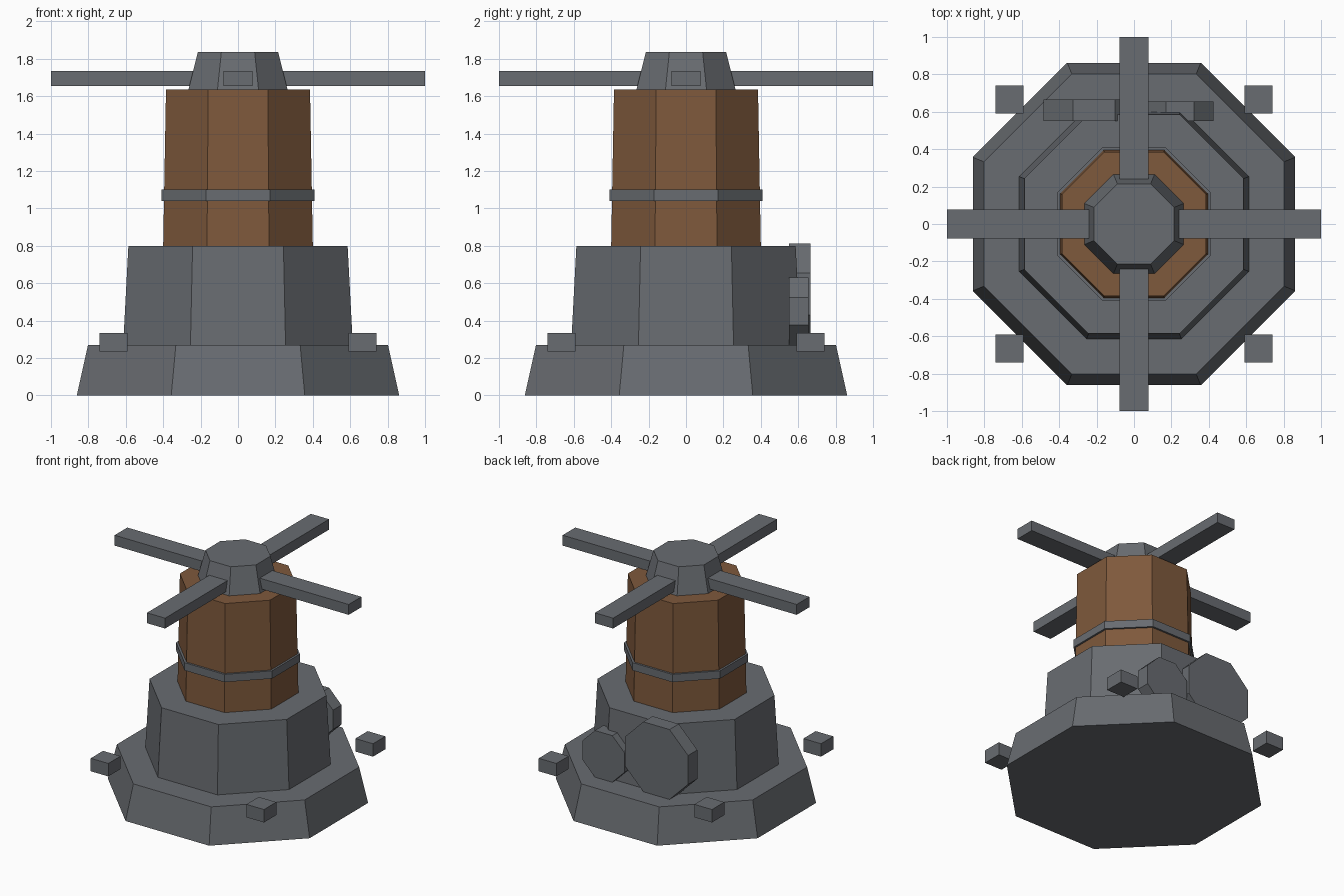
import bpy
import math
from mathutils import Matrix

if "Cube" in bpy.data.objects:
    bpy.data.objects.remove(bpy.data.objects["Cube"])


def material(name, rgb):
    m = bpy.data.materials.new(name)
    m.diffuse_color = (*rgb, 1)
    m.use_nodes = True
    m.node_tree.nodes["Principled BSDF"].inputs["Base Color"].default_value = m.diffuse_color
    return m


wood = material("brown_wood", (0.21, 0.10, 0.045))
stone = material("dark_grey", (0.14, 0.15, 0.165))


def octagon(name, a0, a1, z0, z1, mat=stone):
    """Tapered octagon with flats on the axes; a0/a1 are bottom/top apothems."""
    k = 1 / math.cos(math.pi / 8)
    bpy.ops.mesh.primitive_cone_add(vertices=8, radius1=a0 * k, radius2=a1 * k,
                                    depth=z1 - z0)
    ob = bpy.context.object
    ob.name = name
    ob.data.transform(Matrix.Rotation(math.pi / 8, 4, 'Z'))
    ob.location = (0, 0, (z0 + z1) / 2)
    ob.data.materials.append(mat)
    return ob


def box(name, loc, size, turn=0):
    bpy.ops.mesh.primitive_cube_add(size=1, location=loc, rotation=(0, 0, turn))
    ob = bpy.context.object
    ob.name = name
    ob.data.transform(Matrix.Diagonal((*size, 1)))
    ob.data.materials.append(stone)
    return ob


# Stacked tower body
octagon("stone_foot", 0.862, 0.802, 0, 0.27)
octagon("stone_tier", 0.614, 0.586, 0.27, 0.80)
octagon("wooden_drum", 0.40, 0.385, 0.80, 1.635, wood)
octagon("drum_band", 0.41, 0.41, 1.04, 1.10)
octagon("cap", 0.265, 0.215, 1.635, 1.835)

# Four capstan arms and four corner blocks
for i in range(4):
    a = i * math.pi / 2
    box(f"arm_{i + 1}", (0.61 * math.cos(a), 0.61 * math.sin(a), 1.695),
        (0.78, 0.155, 0.08), a)
    sx, sy = (1, -1)[i % 2], (1, -1)[i // 2]
    box(f"corner_block_{i + 1}", (sx * 0.665, sy * 0.665, 0.285), (0.15, 0.15, 0.10))

# Two octagonal gear discs on the back
for name, x, z, apothem, y0, y1 in (("large_gear", -0.213, 0.543, 0.27, 0.552, 0.665),
                                    ("small_gear", 0.245, 0.45, 0.18, 0.552, 0.656)):
    gear = octagon(name, apothem, apothem, 0, y1 - y0)
    gear.rotation_euler = (math.pi / 2, 0, 0)
    gear.location = (x, (y0 + y1) / 2, z)
